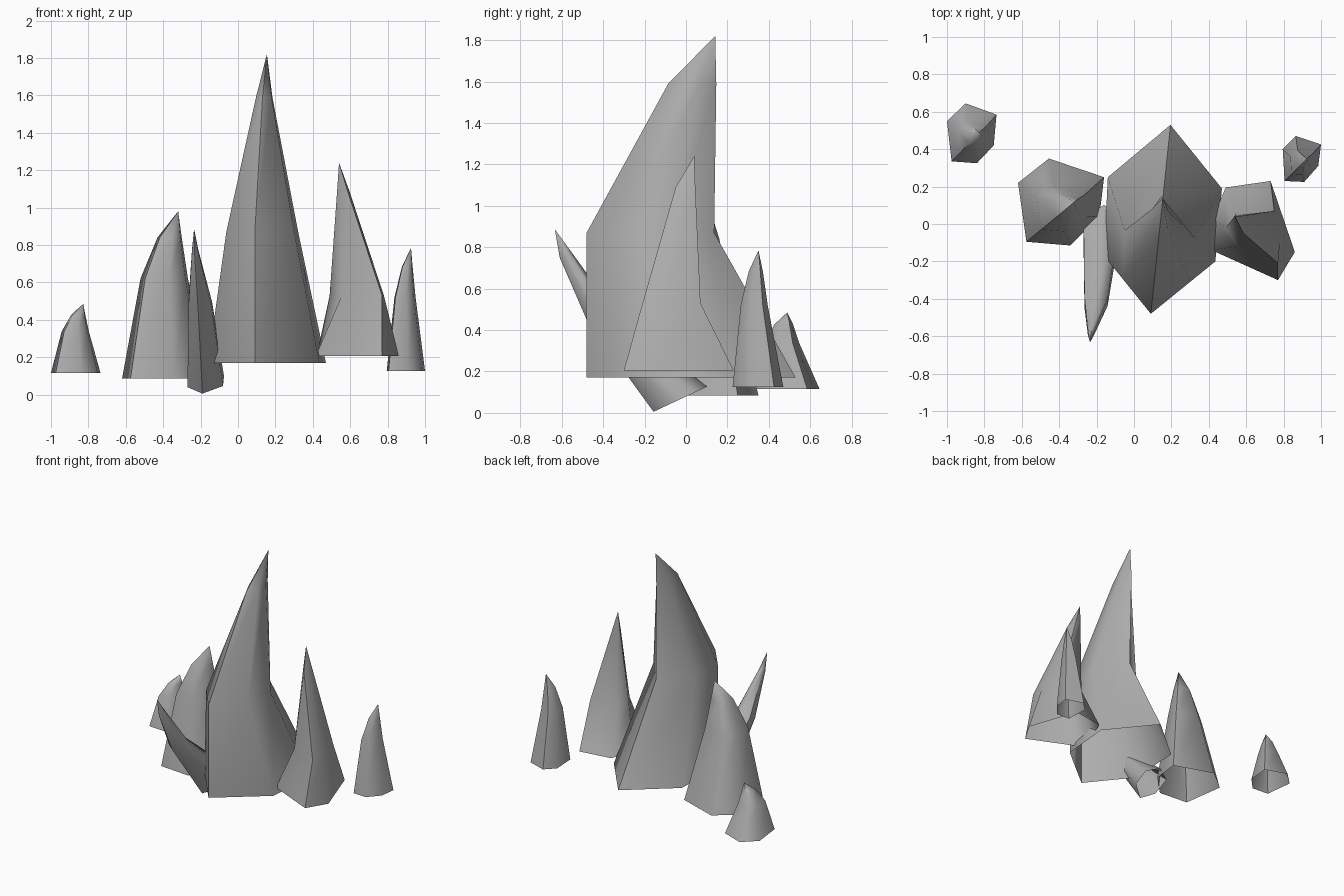
import bpy, bmesh, math
from mathutils import Matrix

if "Cube" in bpy.data.objects:
    bpy.data.objects.remove(bpy.data.objects["Cube"])

STONE = bpy.data.materials.new("dark_stone")
STONE.diffuse_color = (0.42, 0.42, 0.42, 1)
STONE.use_nodes = True
STONE.node_tree.nodes["Principled BSDF"].inputs["Base Color"].default_value = STONE.diffuse_color


def fit(base, ax, ay, sx, sy):
    """Base outline scaled and moved so that its first corner lands on ax, ay."""
    fx, fy = base[0]
    return [(ax + sx * (x - fx), ay + sy * (y - fy)) for x, y in base]


def spike(name, base, z0, rings, apex, matrix=None):
    """Hollow spike: base outline, then (z, outline) rings, then a tip."""
    bm = bmesh.new()
    loops = [[bm.verts.new((x, y, z)) for x, y in pts] for z, pts in [(z0, base)] + rings]
    tip = bm.verts.new(apex)
    n = len(base)
    for i in range(n):
        j = (i + 1) % n
        for lo, hi in zip(loops, loops[1:]):
            bm.faces.new((lo[i], lo[j], hi[j], hi[i]))
        bm.faces.new((loops[-1][i], loops[-1][j], tip))
    bmesh.ops.recalc_face_normals(bm, faces=bm.faces)
    if matrix:
        bm.transform(matrix)
    mesh = bpy.data.meshes.new(name)
    bm.to_mesh(mesh)
    bm.free()
    mesh.materials.append(STONE)
    ob = bpy.data.objects.new(name, mesh)
    bpy.context.collection.objects.link(ob)
    bpy.ops.object.select_all(action='DESELECT')
    ob.select_set(True)
    bpy.context.view_layer.objects.active = ob
    bpy.ops.object.shade_smooth_by_angle(angle=math.radians(60))


def upright(name, base, z0, z1, profile, tip=0.615):
    """Spike whose rings slide along the diagonal from corner 0 to corner 3."""
    (fx, fy), (bx, by) = base[0], base[3]

    def along(t):
        return fx + t * (bx - fx), fy + t * (by - fy)
    rings = [(z0 + h * (z1 - z0), fit(base, *along(t), sx, sy)) for h, t, sx, sy in profile]
    spike(name, base, z0, rings, (*along(tip), z1))


HOOKED = [(0.424, 0.0, 0.61, 0.61), (0.86, 0.39, 0.14, 0.23)]
PLUMP = [(0.6, 0.19, 0.55, 0.53), (0.845, 0.38, 0.28, 0.28)]

# Tall centre spike
upright("centre_spike", [(0.09, -0.48), (0.435, -0.2), (0.47, 0.19), (0.195, 0.53),
                         (-0.14, 0.25), (-0.16, -0.17)], 0.17, 1.82, HOOKED)
# Plump outer spikes
upright("left_spike", [(-0.575, -0.095), (-0.34, -0.115), (-0.185, 0.04), (-0.16, 0.25),
                       (-0.455, 0.35), (-0.62, 0.22)], 0.085, 0.98, PLUMP)
upright("far_left_spike", [(-0.975, 0.335), (-0.84, 0.325), (-0.75, 0.42), (-0.735, 0.585),
                           (-0.9, 0.645), (-1.0, 0.55)], 0.115, 0.485, PLUMP)
upright("far_right_spike", [(0.805, 0.23), (0.91, 0.225), (0.985, 0.31), (1.0, 0.425),
                            (0.865, 0.47), (0.795, 0.4)], 0.125, 0.785, PLUMP)
# Right spike with flared foot
spike("right_spike", [(0.86, -0.15), (0.73, 0.23), (0.49, 0.195), (0.42, 0.03),
                      (0.415, -0.14), (0.77, -0.3)], 0.205,
      [(0.53, [(0.78, -0.1), (0.75, 0.07), (0.54, 0.055), (0.49, -0.02),
               (0.555, -0.12), (0.77, -0.21)]),
       (1.09, [(0.595, -0.01), (0.585, 0.045), (0.54, 0.045), (0.53, 0.03),
               (0.545, 0.0), (0.585, -0.05)])], (0.54, 0.04, 1.24))
# Front spike leaning forward
foot = [(-0.01, -0.14), (0.1, -0.045), (0.105, 0.08), (0.02, 0.145), (-0.09, 0.08), (-0.09, -0.06)]
spike("front_spike", foot, 0,
      [(0.54, fit(foot, -0.033, -0.243, 0.65, 0.47)),
       (0.867, fit(foot, -0.052, -0.233, 0.18, 0.22))],
      (-0.055, -0.196, 1.0),
      Matrix.Translation((-0.18, -0.03, 0.065)) @ Matrix.Rotation(math.radians(25.2), 4, 'X'))
